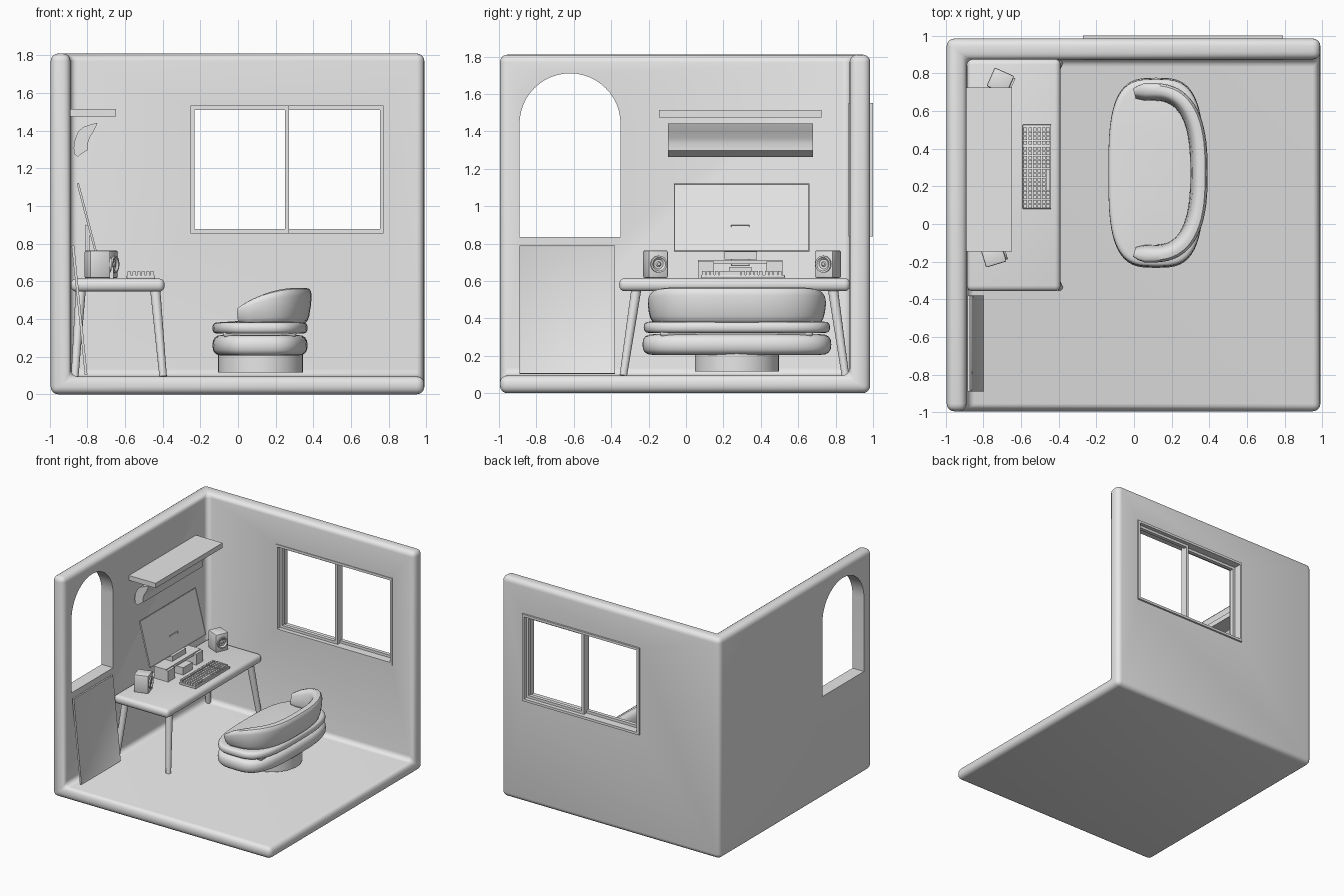
import bpy, bmesh, math
from mathutils import Vector, Matrix

if "Cube" in bpy.data.objects:
    bpy.data.objects.remove(bpy.data.objects["Cube"])

grey = bpy.data.materials.new("plain_grey")
grey.diffuse_color = (0.8, 0.8, 0.8, 1)
grey.use_nodes = True
grey.node_tree.nodes["Principled BSDF"].inputs["Base Color"].default_value = grey.diffuse_color


def finish(name, bm, bevel=0.0, segs=3):
    bmesh.ops.recalc_face_normals(bm, faces=bm.faces)
    me = bpy.data.meshes.new(name)
    bm.to_mesh(me)
    bm.free()
    ob = bpy.data.objects.new(name, me)
    bpy.context.collection.objects.link(ob)
    me.materials.append(grey)
    if bevel:
        m = ob.modifiers.new("bevel", 'BEVEL')
        m.width, m.segments, m.limit_method = bevel, segs, 'ANGLE'
    return ob


def add_box(bm, x, y, z):
    """Axis-aligned box from three (min, max) ranges."""
    c = Vector([(a + b) / 2 for a, b in (x, y, z)])
    s = Vector([b - a for a, b in (x, y, z)])
    bmesh.ops.create_cube(bm, size=1, matrix=Matrix.Translation(c) @ Matrix.Diagonal((*s, 1)))


def boxes(name, items, bevel=0.0, segs=3):
    bm = bmesh.new()
    for it in items:
        add_box(bm, *it)
    return finish(name, bm, bevel, segs)


def extrude_profile(name, pts, axis_range):
    """Profile of (a, b) = (x, z) points, or any plane, swept along y."""
    bm = bmesh.new()
    rings = [[bm.verts.new((x, y, z)) for x, z in pts] for y in axis_range]
    n = len(pts)
    for i in range(n):
        bm.faces.new((rings[0][i], rings[0][(i + 1) % n], rings[1][(i + 1) % n], rings[1][i]))
    bm.faces.new(rings[0])
    bm.faces.new(rings[1])
    return finish(name, bm)


def loft(name, rings):
    """Skin a list of equally sized closed rings and cap both ends."""
    bm = bmesh.new()
    vs = [[bm.verts.new(p) for p in r] for r in rings]
    n = len(vs[0])
    for a, b in zip(vs, vs[1:]):
        for i in range(n):
            bm.faces.new((a[i], a[(i + 1) % n], b[(i + 1) % n], b[i]))
    bm.faces.new(vs[0])
    bm.faces.new(vs[-1])
    return finish(name, bm)


def rod(name, p, q, r1, r2, sides=20):
    p, q = Vector(p), Vector(q)
    d = q - p
    mat = Matrix.Translation((p + q) / 2) @ d.to_track_quat('Z', 'Y').to_matrix().to_4x4()
    bm = bmesh.new()
    bmesh.ops.create_cone(bm, cap_ends=True, segments=sides, radius1=r1, radius2=r2,
                          depth=d.length, matrix=mat)
    return finish(name, bm)


def spow(v, e):
    return math.copysign(abs(v) ** e, v)


def cut(ob, cutter):
    cutter.hide_render = True
    m = ob.modifiers.new("cut", 'BOOLEAN')
    m.operation, m.object, m.solver = 'DIFFERENCE', cutter, 'EXACT'


# Room shell: block minus inside volume, rounded, then window openings
room = boxes("room_shell", [((-.995, .99), (-.995, .985), (0, 1.81))])
cutters = [boxes("room_inside_cutter", [((-.89, 2), (-2, .875), (.095, 3))])]
cut(room, cutters[0])
b = room.modifiers.new("bevel", 'BEVEL')
b.width, b.segments, b.limit_method = .04, 4, 'ANGLE'
cutters.append(boxes("window_cutter", [((-.265, .785), (.7, 1.2), (.845, 1.545))]))
cut(room, cutters[1])
arch = [(-.35, .835)] + [(-.62 + .27 * math.cos(math.pi * i / 24), 1.44 + .27 * math.sin(math.pi * i / 24))
                         for i in range(25)] + [(-.89, .835)]
c = extrude_profile("arch_cutter", arch, (.7, 1.2))
c.data.transform(Matrix.Rotation(math.pi / 2, 4, 'Z'))   # y-sweep -> -x sweep, x -> y
cutters.append(c)
cut(room, c)
bpy.context.view_layer.objects.active = room
for m in list(room.modifiers):
    bpy.ops.object.modifier_apply(modifier=m.name)
for c in cutters:
    bpy.data.objects.remove(c)


# Sliding window
def ring(name, x0, x1, z0, z1, w, y):
    return boxes(name, [((x0, x0 + w), y, (z0, z1)), ((x1 - w, x1), y, (z0, z1)),
                        ((x0 + w, x1 - w), y, (z0, z0 + w)), ((x0 + w, x1 - w), y, (z1 - w, z1))])


ring("window_frame", -.272, .792, .838, 1.552, .02, (.87, 1.0))
ring("window_sash_left", -.254, .272, .857, 1.533, .022, (.905, .935))
ring("window_sash_right", .25, .775, .857, 1.533, .022, (.937, .967))

# Desk with four splayed legs
boxes("desk_top", [((-.888, -.39), (-.357, .877), (.545, .615))], .03, 4)
for n, tx, bx in (("front", -.44, -.398), ("back", -.835, -.867)):
    for s, ty, by in (("left", -.265, -.335), ("right", .785, .852)):
        rod(f"desk_leg_{n}_{s}", (tx, ty, .56), (bx, by, .095), .027, .02)


# Leaning framed panels
def panel(name, bottom, top, y, thick, inset):
    dx, dz = top[0] - bottom[0], top[1] - bottom[1]
    bm = bmesh.new()
    add_box(bm, (-thick, 0), y, (0, math.hypot(dx, dz)))
    bmesh.ops.recalc_face_normals(bm, faces=bm.faces)
    front = [f for f in bm.faces if f.normal.x > .9]
    bmesh.ops.inset_region(bm, faces=front, thickness=inset, depth=-.004)
    bm.transform(Matrix.Translation((bottom[0], 0, bottom[1])) @ Matrix.Rotation(math.atan2(dx, dz), 4, 'Y'))
    return finish(name, bm)


panel("leaning_picture", (-.8, .105), (-.87, .79), (-.89, -.38), .014, .012)
panel("monitor_screen", (-.75, .76), (-.845, 1.122), (-.065, .66), .012, .006)

# Monitor stand and riser
panel("monitor_neck", (-.79, .68), (-.785, .9), (.24, .34), .025, .004)
boxes("monitor_foot", [((-.815, -.74), (.205, .38), (.715, .757))])
boxes("monitor_riser", [((-.81, -.7), (.065, .515), (.69, .712)),
                        ((-.81, -.68), (.065, .15), (.615, .705)), ((-.81, -.68), (.43, .515), (.615, .705)),
                        ((-.78, -.66), (.23, .35), (.615, .675))])

# Speakers, turned toward the chair
for side, x, y, ang in (("left", -.742, -.162, 17), ("right", -.705, .757, -24)):
    mat = Matrix.Translation((x, y, 0)) @ Matrix.Rotation(math.radians(ang), 4, 'Z')
    parts = [boxes(f"speaker_box_{side}", [((-.062, .052), (-.054, .054), (.617, .763))], .008, 2)]
    prof = [(.05, .045), (.062, .045), (.062, .036), (.052, .026), (.052, .014), (.058, .008)]
    parts.append(loft(f"speaker_cone_{side}", [
        [(px, r * math.cos(a), .69 + r * math.sin(a)) for a in [i * math.tau / 24 for i in range(24)]]
        for px, r in prof]))
    for p in parts:
        p.data.transform(mat)

# Keyboard: thin base with blocks of keys
boxes("keyboard_base", [((-.592, -.44), (.08, .528), (.615, .632))], .004, 2)
keys, pitch = [], .0235
for r in range(6):
    x0 = -.588 + r * pitch + (.004 if r else 0)
    for cidx in range(18):
        y0 = .085 + cidx * pitch + (.008 if cidx > 13 else 0)
        if r == 5 and 3 < cidx < 9:
            continue
        keys.append(((x0, x0 + .019), (y0, y0 + .019), (.63, .652)))
keys.append(((-.4665, -.4475), (.179, .292), (.63, .652)))
boxes("keyboard_keys", keys)

# Wall shelf and air conditioner
boxes("wall_shelf", [((-.892, -.648), (-.145, .725), (1.475, 1.515))])
extrude_profile("air_conditioner", [(-.745, 1.443), (-.765, 1.40), (-.787, 1.365), (-.797, 1.335), (-.797, 1.298),
                                    (-.82, 1.285), (-.851, 1.262), (-.868, 1.275), (-.873, 1.31), (-.866, 1.355),
                                    (-.849, 1.395), (-.822, 1.42), (-.785, 1.432)], (-.095, .68))

# Chair: round pedestal and two soft cushions
CX, CY = .117, .272
rod("chair_pedestal", (CX + .003, CY, .115), (CX + .003, CY, .22), .225, .225, 48)


def outline(a, b, z, e=.62, n=56):
    return [(CX + a * spow(math.cos(t), e), CY + b * spow(math.sin(t), e), z)
            for t in [i * math.tau / n for i in range(n)]]


def cushion(name, z0, z1, a, b, dome):
    h, zc, rings = (z1 - z0) / 2, (z0 + z1) / 2, []
    for i in range(9):
        t = -math.pi / 2 + math.pi * i / 8
        inset = h * (1 - spow(math.cos(t), .8))
        rings.append(outline(a - inset, b - inset, zc + h * spow(math.sin(t), .8)))
    rings.append(outline(a * .4, b * .4, z1 + dome))
    return loft(name, rings)


cushion("chair_lower_cushion", .205, .315, .253, .505, .005)
cushion("chair_seat_cushion", .322, .382, .253, .498, .008)
boxes("chair_cushion_core", [((-.08, .31), (-.14, .68), (.3, .34))], .03, 3)

# Chair backrest: padded band wrapped around the rear, lower at the arm ends
rings, N, S = [], 40, 16
for i in range(N + 1):
    u = i / N * 2 - 1
    t = math.radians(104) * u

    def path(t):
        return Vector((.09 + .255 * spow(math.cos(t), .75), CY + .43 * spow(math.sin(t), .75), 0))
    p = path(t)
    d = (path(t + .02) - path(t - .02)).normalized()
    out = Vector((d.y, -d.x, 0))
    top = .45 + .115 * math.sin(math.pi / 2 * min(1, max(0, (p.x + .03) / .33)))
    end = max(.25, min(1, (1 - abs(u)) * 12)) ** .5
    hh, w = (top - .372) / 2, .042 * end
    ring_pts = []
    for k in range(S):
        a = k * math.tau / S
        sz = spow(math.sin(a), .6)
        q = p + out * (w * spow(math.cos(a), .7) + .012 * sz)
        ring_pts.append((q.x, q.y, .372 + hh + hh * (.6 + .4 * end) * sz))
    rings.append(ring_pts)
loft("chair_backrest", rings)

# Smooth shading that keeps hard edges, with bevels made real first
for ob in list(bpy.context.collection.objects):
    bpy.ops.object.select_all(action='DESELECT')
    ob.select_set(True)
    bpy.context.view_layer.objects.active = ob
    for m in list(ob.modifiers):
        bpy.ops.object.modifier_apply(modifier=m.name)
    bpy.ops.object.shade_smooth_by_angle(angle=math.radians(35))
